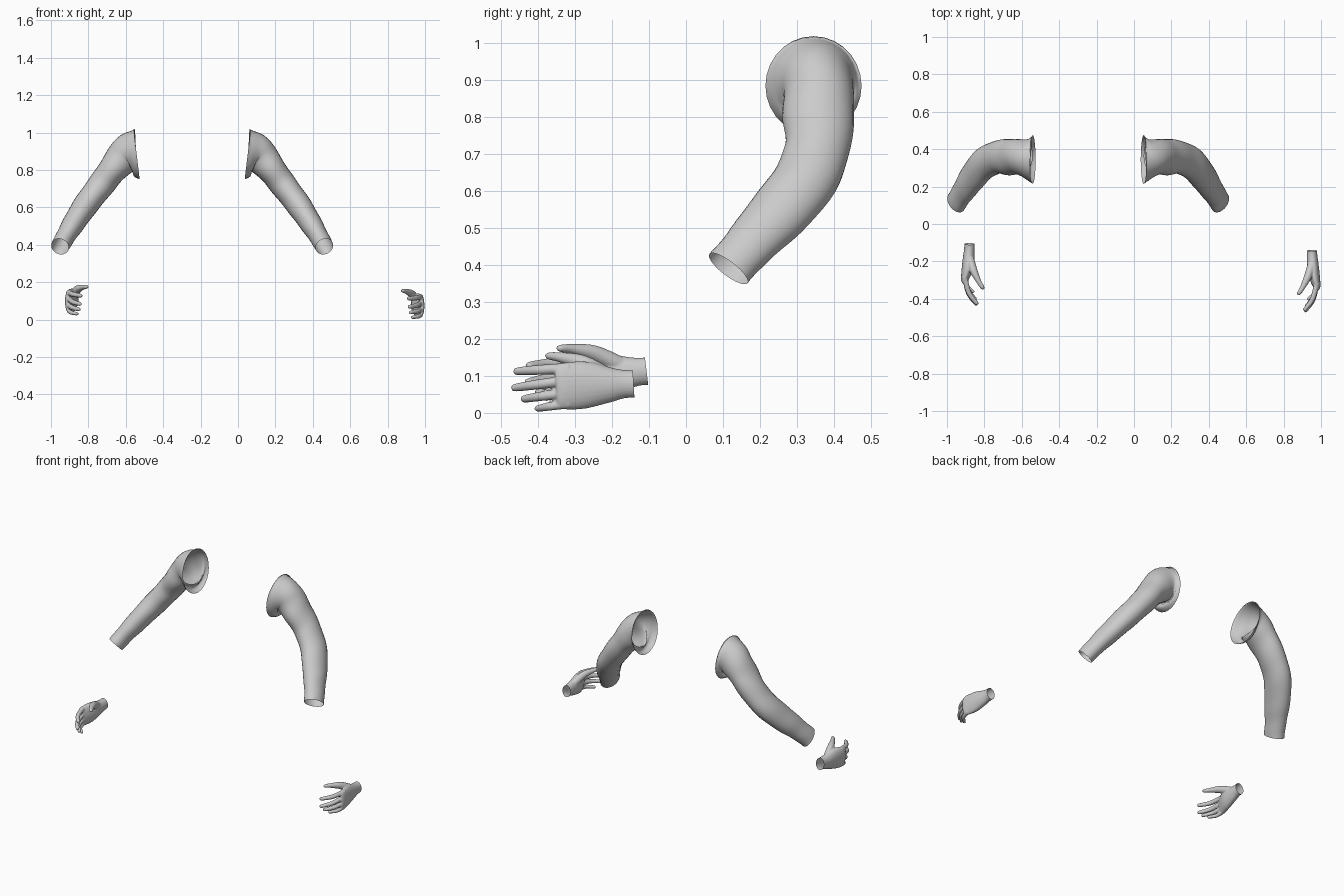
import bpy, bmesh, math
from mathutils import Vector, Matrix

if "Cube" in bpy.data.objects:
    bpy.data.objects.remove(bpy.data.objects["Cube"])

skin = bpy.data.materials.new("plain_grey")
skin.diffuse_color = (0.6, 0.6, 0.6, 1)
skin.use_nodes = True
skin.node_tree.nodes["Principled BSDF"].inputs["Base Color"].default_value = skin.diffuse_color


def spline(rows, steps):
    """Catmull-Rom through rows of numbers."""
    out = []
    n = len(rows)
    for i in range(n - 1):
        p = [rows[max(i - 1, 0)], rows[i], rows[i + 1], rows[min(i + 2, n - 1)]]
        for s in range(steps):
            t = s / steps
            out.append([0.5 * (2 * b + (c - a) * t + (2 * a - 5 * b + 4 * c - d) * t * t
                               + (3 * b - a - 3 * c + d) * t ** 3) for a, b, c, d in zip(*p)])
    return out + [list(rows[-1])]


def loft(bm, rows, sides, steps, closed, first=None, wrinkle=0.0):
    """Elliptic tube; each row is x, y, z, radius across, radius along the side axis."""
    pts = spline(rows, steps)
    rings = []
    for i, (x, y, z, ru, rv) in enumerate(pts):
        a, b = Vector(pts[max(i - 1, 0)][:3]), Vector(pts[min(i + 1, len(pts) - 1)][:3])
        t = (b - a).normalized()
        if first is not None and i < steps * 2:
            t = first.lerp(t, i / (steps * 2)).normalized()
        side = Vector((0, 1, 0)) if not closed else Vector((0, 0, 1))
        v = (side - t * t.dot(side)).normalized()
        u = t.cross(v)
        ring = []
        for k in range(sides):
            g = math.tau * k / sides
            w = 1 + wrinkle * math.sin(i * 1.05 + 2.2 * math.sin(g)) * min(1, i / 6)
            ring.append(bm.verts.new(Vector((x, y, z)) + w * (u * ru * math.cos(g) + v * rv * math.sin(g))))
        rings.append(ring)
    for r, q in zip(rings, rings[1:]):
        for k in range(sides):
            m = (k + 1) % sides
            bm.faces.new((r[k], r[m], q[m], q[k]))
    if closed:
        bm.faces.new(rings[0])
        bm.faces.new(rings[-1])


def add_object(name, bm):
    bmesh.ops.recalc_face_normals(bm, faces=bm.faces[:])
    me = bpy.data.meshes.new(name)
    bm.to_mesh(me)
    bm.free()
    me.materials.append(skin)
    for p in me.polygons:
        p.use_smooth = True
    ob = bpy.data.objects.new(name, me)
    bpy.context.collection.objects.link(ob)
    return ob


def mirrored(ob, name, matrix):
    """Copy of an object with its mesh transformed by a reflecting matrix."""
    me = ob.data.copy()
    me.transform(matrix)
    me.flip_normals()
    copy = bpy.data.objects.new(name, me)
    bpy.context.collection.objects.link(copy)


# sleeve: open tube from flared shoulder to wrist
bm = bmesh.new()
loft(bm, [
    (0.052, 0.345, 0.885, 0.135, 0.130),
    (0.078, 0.350, 0.892, 0.116, 0.110),
    (0.115, 0.358, 0.875, 0.098, 0.095),
    (0.175, 0.358, 0.808, 0.078, 0.097),
    (0.248, 0.355, 0.712, 0.071, 0.088),
    (0.322, 0.313, 0.615, 0.067, 0.087),
    (0.385, 0.232, 0.520, 0.060, 0.080),
    (0.430, 0.165, 0.447, 0.052, 0.068),
    (0.462, 0.115, 0.390, 0.049, 0.066)],
    28, 5, False, Vector((1, 0, -0.12)).normalized(), 0.014)
sleeve = add_object("right_sleeve", bm)
mirrored(sleeve, "left_sleeve", Matrix.Translation((-0.49, 0, 0)) @ Matrix.Scale(-1, 4, (1, 0, 0)))

# palm and wrist
bm = bmesh.new()
loft(bm, [
    (0.952, -0.115, 0.078, 0.028, 0.038),
    (0.952, -0.165, 0.078, 0.028, 0.038),
    (0.955, -0.210, 0.076, 0.031, 0.049),
    (0.960, -0.260, 0.076, 0.032, 0.062),
    (0.969, -0.300, 0.074, 0.027, 0.065),
    (0.978, -0.335, 0.072, 0.019, 0.062),
    (0.980, -0.352, 0.071, 0.010, 0.052)], 24, 4, True)

# fingers: knuckle height, tip height, tip depth, tip x, radius
for z0, z1, y1, x1, r in [(0.121, 0.112, -0.464, 0.908, 0.0135), (0.088, 0.067, -0.470, 0.912, 0.0135),
                          (0.055, 0.037, -0.444, 0.918, 0.0130), (0.025, 0.011, -0.406, 0.928, 0.0115)]:
    knuckle, tip = Vector((0.977, -0.315, z0)), Vector((x1, y1, z1))
    mid = knuckle.lerp(tip, 0.55) + Vector((0.016, -0.004, 0))
    end = tip.lerp(mid, 0.12)
    loft(bm, [(*knuckle, r * 1.1, r * 1.1), (*mid, r, r), (*end, r * 0.78, r * 0.78),
              (*tip, r * 0.3, r * 0.3)], 12, 4, True)

# thumb
loft(bm, [
    (0.950, -0.215, 0.100, 0.022, 0.024),
    (0.930, -0.280, 0.135, 0.021, 0.022),
    (0.902, -0.338, 0.150, 0.014, 0.014),
    (0.882, -0.370, 0.154, 0.011, 0.010),
    (0.876, -0.380, 0.155, 0.004, 0.004)], 14, 4, True)
raw = add_object("hand_parts", bm)

# fuse the hand parts and soften the joins
fuse = raw.modifiers.new("fuse", 'REMESH')
fuse.mode, fuse.voxel_size = 'VOXEL', 0.0032
soft = raw.modifiers.new("soften", 'SMOOTH')
soft.factor, soft.iterations = 0.5, 5
fused = raw.evaluated_get(bpy.context.evaluated_depsgraph_get())
bm = bmesh.new()
bm.from_mesh(fused.to_mesh())
bpy.data.objects.remove(raw)

# open the wrist
bmesh.ops.bisect_plane(bm, geom=bm.verts[:] + bm.edges[:] + bm.faces[:],
                       plane_co=(0, -0.137, 0), plane_no=(0, 1, 0.06), clear_outer=True)
hand = add_object("right_hand", bm)

# opposite hand: reflected, shifted and pitched slightly downward
wrist = Vector((0.952, -0.137, 0.078))
place = (Matrix.Translation((-0.88, -0.102, 0.113)) @ Matrix.Rotation(math.radians(3.5), 4, 'X')
         @ Matrix.Scale(-1, 4, (1, 0, 0)) @ Matrix.Translation(-wrist))
mirrored(hand, "left_hand", place)
